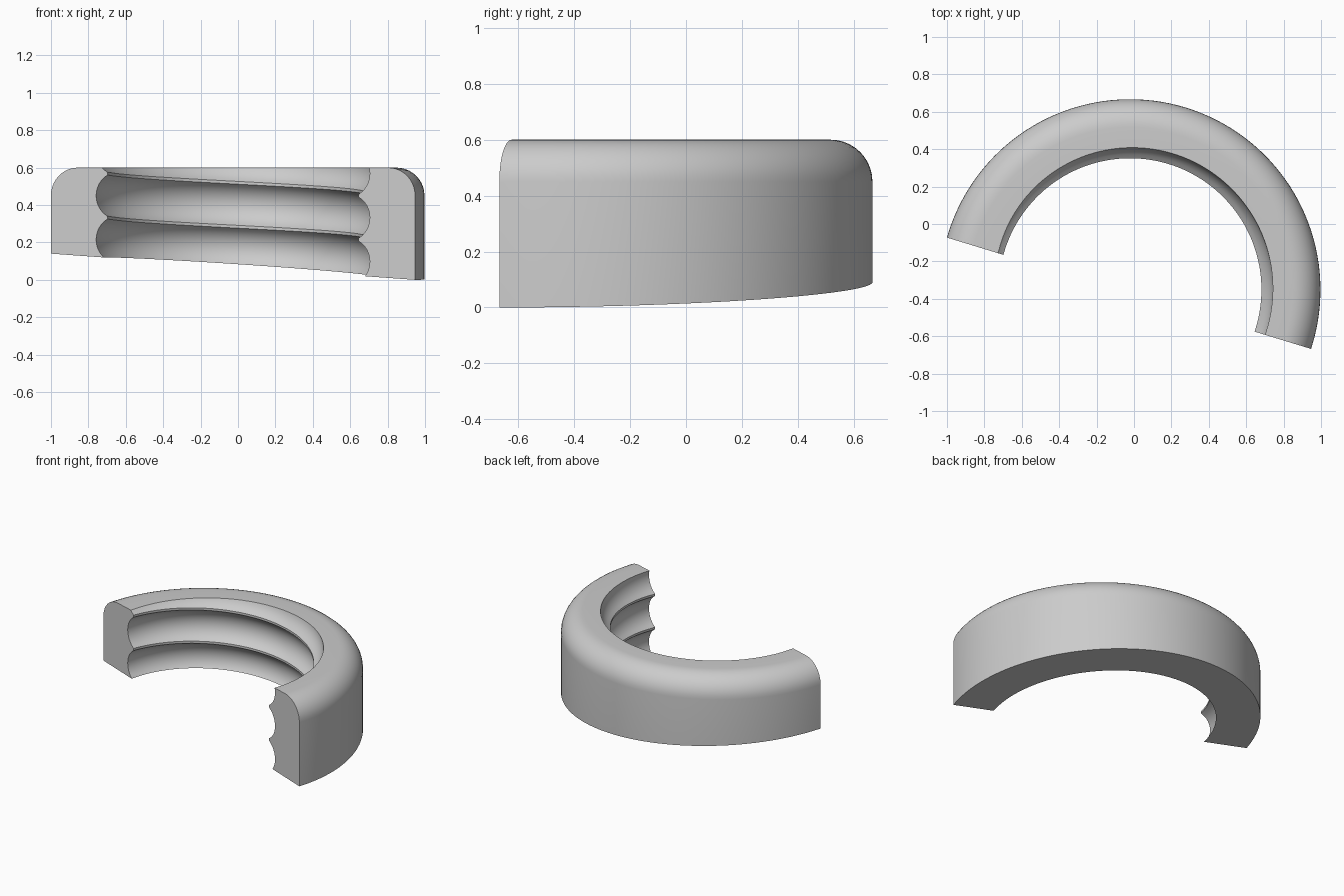
import bpy, bmesh, math
from mathutils import Vector

cube = bpy.data.objects.get("Cube")
if cube:
    bpy.data.objects.remove(cube)

R, TOP, FILLET = 1.018, 0.60, 0.15        # outer radius, height, top rounding
PITCH, CREST_Z = 0.235, 0.45              # thread pitch, crest height at the right end
GROOVE_R, ARC, FLAT = 0.765, 0.128, 0.0075  # groove radius, groove arc, half crest land
CENTRE = Vector((-0.021, -0.351, 0))
TILT = math.radians(17)
U = Vector((math.cos(TILT), -math.sin(TILT), 0))   # towards the right end
V = Vector((math.sin(TILT), math.cos(TILT), 0))    # towards the back
SEGMENTS, CUT = 72, 0.02


def inner_radius(z, lift):
    """Radius of the scalloped thread at height z."""
    phase = (z - lift - CREST_Z) % PITCH - PITCH / 2
    t = min(abs(phase), PITCH / 2 - FLAT)
    return GROOVE_R - ARC + math.sqrt(ARC ** 2 - t ** 2)


def floor_z(r, a):
    """Sloping flat underside."""
    return 0.07 * (1 - r * math.cos(a) / R)


def profile(a):
    """Closed (radius, height) section at angle a."""
    pts = [(R, floor_z(R, a))]
    for i in range(11):                    # rounded outer top edge
        f = math.pi / 2 * i / 10
        pts.append((R - FILLET + FILLET * math.cos(f),
                    TOP - FILLET + FILLET * math.sin(f)))
    lift = PITCH / 2 * a / math.pi
    low = floor_z(0.73, a)
    for turn in (1, 0, -1, -2):            # thread, from top to bottom
        for i in range(15):
            s = PITCH - FLAT - (PITCH - 2 * FLAT) * i / 14
            z = min(CREST_Z + turn * PITCH + s + lift, TOP)
            r = inner_radius(z, lift)
            if z < floor_z(r, a):          # trim at the underside
                r = inner_radius(low, lift)
                z = floor_z(r, a)
            pts.append((r, z))
    return pts


# Sweep the section half a turn, with a short straight run at both ends
bm = bmesh.new()
stations = [(0, -CUT)]
stations += [(math.pi * i / SEGMENTS, 0) for i in range(SEGMENTS + 1)]
stations += [(math.pi, -CUT)]
rings = []
for a, off in stations:
    ring = []
    for r, z in profile(a):
        p = CENTRE + U * (r * math.cos(a)) + V * (r * math.sin(a) + off)
        ring.append(bm.verts.new((p.x, p.y, z)))
    rings.append(ring)
n = len(rings[0])
for r0, r1 in zip(rings, rings[1:]):
    for j in range(n):
        k = (j + 1) % n
        bm.faces.new((r0[j], r1[j], r1[k], r0[k]))
bm.faces.new(rings[0])
bm.faces.new(rings[-1][::-1])
bmesh.ops.remove_doubles(bm, verts=bm.verts, dist=0.0002)
bmesh.ops.recalc_face_normals(bm, faces=bm.faces)

mesh = bpy.data.meshes.new("threaded_half_ring")
bm.to_mesh(mesh)
bm.free()
ring_obj = bpy.data.objects.new("threaded_half_ring", mesh)
bpy.context.collection.objects.link(ring_obj)

# Plain grey
grey = bpy.data.materials.new("light grey")
grey.use_nodes = True
colour = (0.6, 0.6, 0.6, 1)
grey.diffuse_color = colour
for node in grey.node_tree.nodes:
    if node.type == 'BSDF_PRINCIPLED':
        node.inputs["Base Color"].default_value = colour
mesh.materials.append(grey)

bpy.ops.object.select_all(action='DESELECT')
ring_obj.select_set(True)
bpy.context.view_layer.objects.active = ring_obj
bpy.ops.object.shade_smooth_by_angle(angle=math.radians(30))
